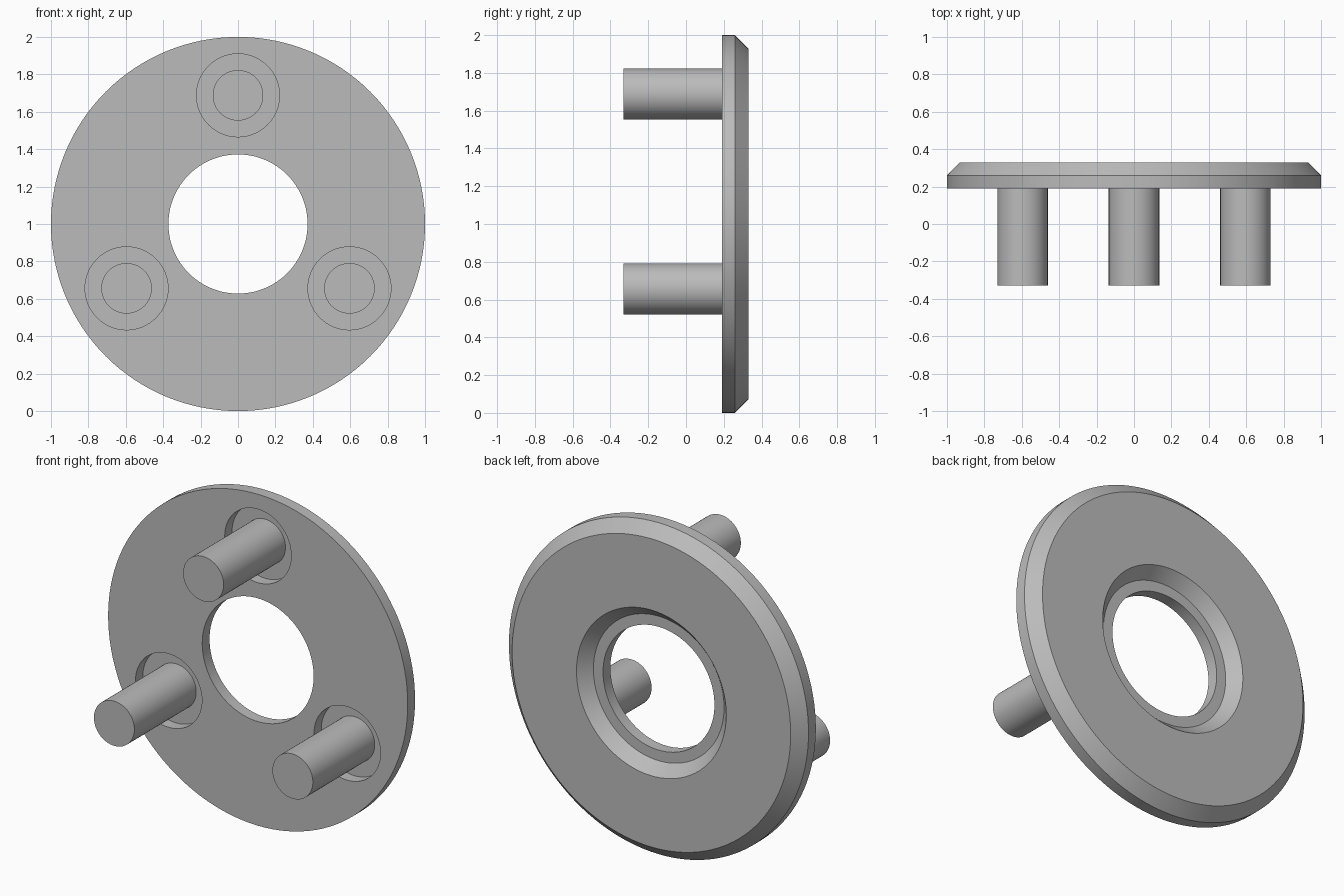
import bpy
import bmesh
from math import cos, sin, pi, radians
from mathutils import Matrix, Vector

cube = bpy.data.objects.get("Cube")
if cube:
    bpy.data.objects.remove(cube, do_unlink=True)

FRONT, STEP, BACK, TIP = 0.19, 0.26, 0.33, -0.33
CENTRE_Z = 1.0

grey = bpy.data.materials.new("plain grey")
grey.use_nodes = True
colour = (0.5, 0.5, 0.5, 1)
grey.diffuse_color = colour
grey.node_tree.nodes["Principled BSDF"].inputs["Base Color"].default_value = colour


def make_object(name, bm):
    bmesh.ops.recalc_face_normals(bm, faces=bm.faces)
    mesh = bpy.data.meshes.new(name)
    bm.to_mesh(mesh)
    bm.free()
    mesh.materials.append(grey)
    obj = bpy.data.objects.new(name, mesh)
    bpy.context.collection.objects.link(obj)
    return obj


def smooth(obj):
    bpy.ops.object.select_all(action='DESELECT')
    obj.select_set(True)
    bpy.context.view_layer.objects.active = obj
    bpy.ops.object.shade_smooth_by_angle(angle=radians(30))


def cylinder(name, x, z, radius, y0, y1):
    bm = bmesh.new()
    place = Matrix.Translation((x, (y0 + y1) / 2, z)) @ Matrix.Rotation(pi / 2, 4, 'X')
    bmesh.ops.create_cone(bm, cap_ends=True, segments=64, radius1=radius,
                          radius2=radius, depth=y1 - y0, matrix=place)
    return make_object(name, bm)


# Flange: chamfered rim, countersunk and stepped centre hole
profile = [(0.372, FRONT), (1.0, FRONT), (1.0, STEP), (0.93, BACK),
           (0.5, BACK), (0.436, STEP), (0.372, STEP)]
bm = bmesh.new()
verts = [bm.verts.new((r, y, CENTRE_Z)) for r, y in profile]
edges = [bm.edges.new((a, b)) for a, b in zip(verts, verts[1:] + verts[:1])]
bmesh.ops.spin(bm, geom=verts + edges, cent=Vector((0, 0, CENTRE_Z)),
               axis=Vector((0, 1, 0)), angle=2 * pi, steps=128, use_merge=True)
bmesh.ops.remove_doubles(bm, verts=bm.verts, dist=1e-4)
flange = make_object("flange", bm)

# Three pins, each standing in a round recess
for i, side in enumerate(("top", "right", "left")):
    angle = pi / 2 + i * 2 * pi / 3
    x, z = 0.688 * cos(angle), CENTRE_Z + 0.688 * sin(angle)
    cutter = cylinder(side + "_recess_cutter", x, z, 0.222, FRONT - 0.1, STEP)
    cutter.hide_render = True
    cutter.hide_set(True)
    cut = flange.modifiers.new(side + " recess", 'BOOLEAN')
    cut.operation = 'DIFFERENCE'
    cut.solver = 'EXACT'
    cut.object = cutter
    smooth(cylinder(side + "_pin", x, z, 0.135, TIP, STEP + 0.01))

# Bake the recesses into the flange and drop the cutters
bpy.context.view_layer.update()
evaluated = flange.evaluated_get(bpy.context.evaluated_depsgraph_get())
flange.data = bpy.data.meshes.new_from_object(evaluated)
flange.modifiers.clear()
for obj in list(bpy.data.objects):
    if obj.name.endswith("_recess_cutter"):
        bpy.data.objects.remove(obj, do_unlink=True)
smooth(flange)
